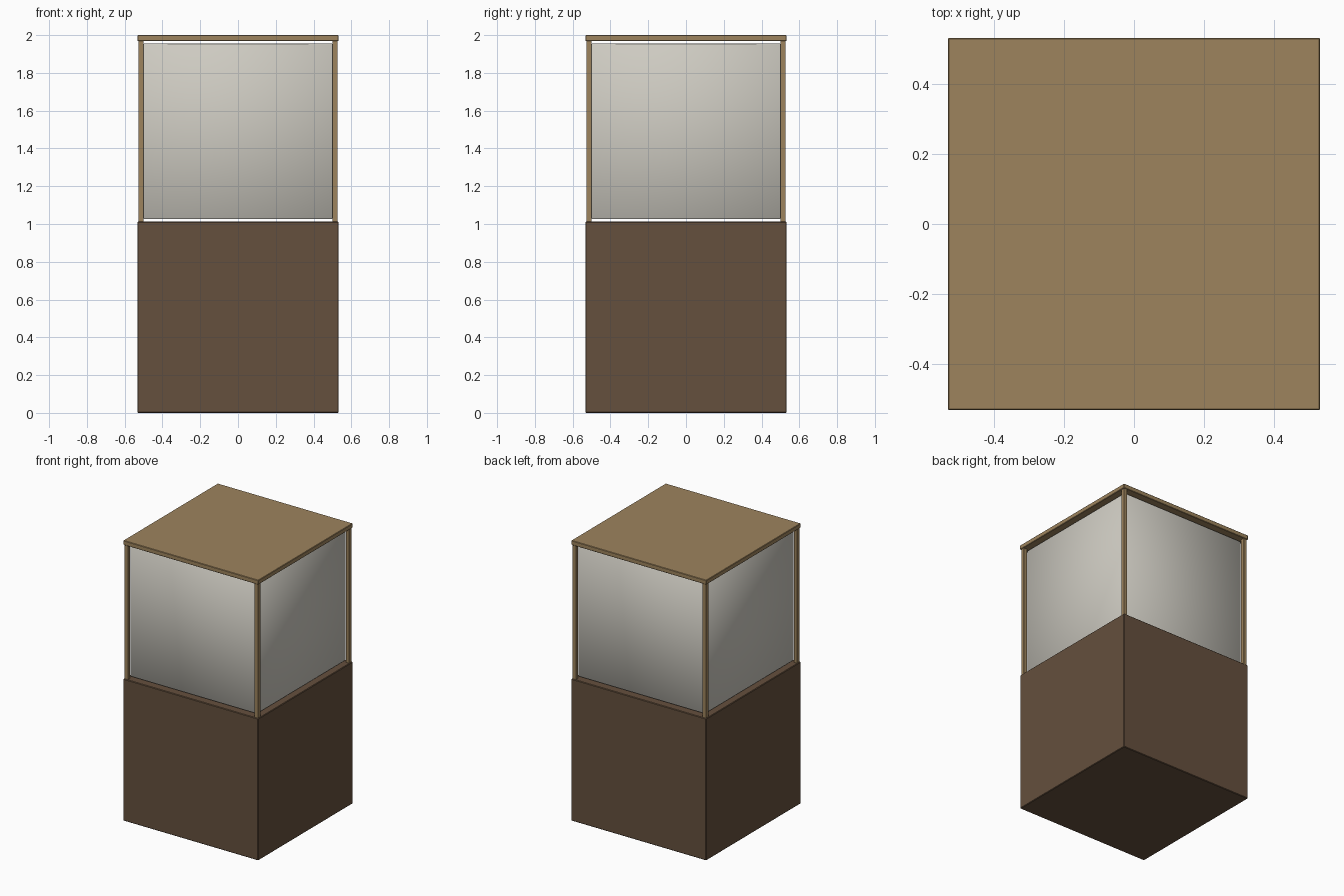
import bpy, bmesh

if "Cube" in bpy.data.objects:
    bpy.data.objects.remove(bpy.data.objects["Cube"])


def material(name, rgb):
    mat = bpy.data.materials.new(name)
    mat.diffuse_color = (*rgb, 1.0)
    mat.use_nodes = True
    mat.node_tree.nodes["Principled BSDF"].inputs["Base Color"].default_value = mat.diffuse_color
    return mat


def box(name, half, z0, z1, mat, bevel, centre=(0.0, 0.0), smooth=False):
    """Square-plan box from z0 to z1 with a fine edge bevel."""
    bm = bmesh.new()
    bmesh.ops.create_cube(bm, size=1.0)
    bmesh.ops.scale(bm, vec=(2 * half, 2 * half, z1 - z0), verts=bm.verts)
    bmesh.ops.translate(bm, vec=(*centre, (z0 + z1) / 2), verts=bm.verts)
    mesh = bpy.data.meshes.new(name)
    bm.to_mesh(mesh)
    bm.free()
    mesh.materials.append(mat)
    if smooth:
        mesh.shade_smooth()
    obj = bpy.data.objects.new(name, mesh)
    bpy.context.collection.objects.link(obj)
    mod = obj.modifiers.new("edge_bevel", "BEVEL")
    mod.width = bevel
    mod.segments = 1
    return obj


dark_wood = material("dark_wood", (0.13, 0.08, 0.047))
light_wood = material("light_wood", (0.34, 0.23, 0.11))
glass = material("pale_glass", (0.62, 0.60, 0.54))

# Plinth, glazed body and lid
box("plinth", 0.533, 0.0, 1.013, dark_wood, 0.004)
box("glass_case", 0.5, 1.026, 1.955, glass, 0.003, smooth=True)
box("lid", 0.533, 1.968, 2.0, light_wood, 0.003)

# Corner posts between plinth and lid
for y_name, sy in (("front", -1), ("back", 1)):
    for x_name, sx in (("left", -1), ("right", 1)):
        box(f"{y_name}_{x_name}_post", 0.0135, 1.011, 1.97, light_wood, 0.001,
            centre=(sx * 0.5135, sy * 0.5135))
